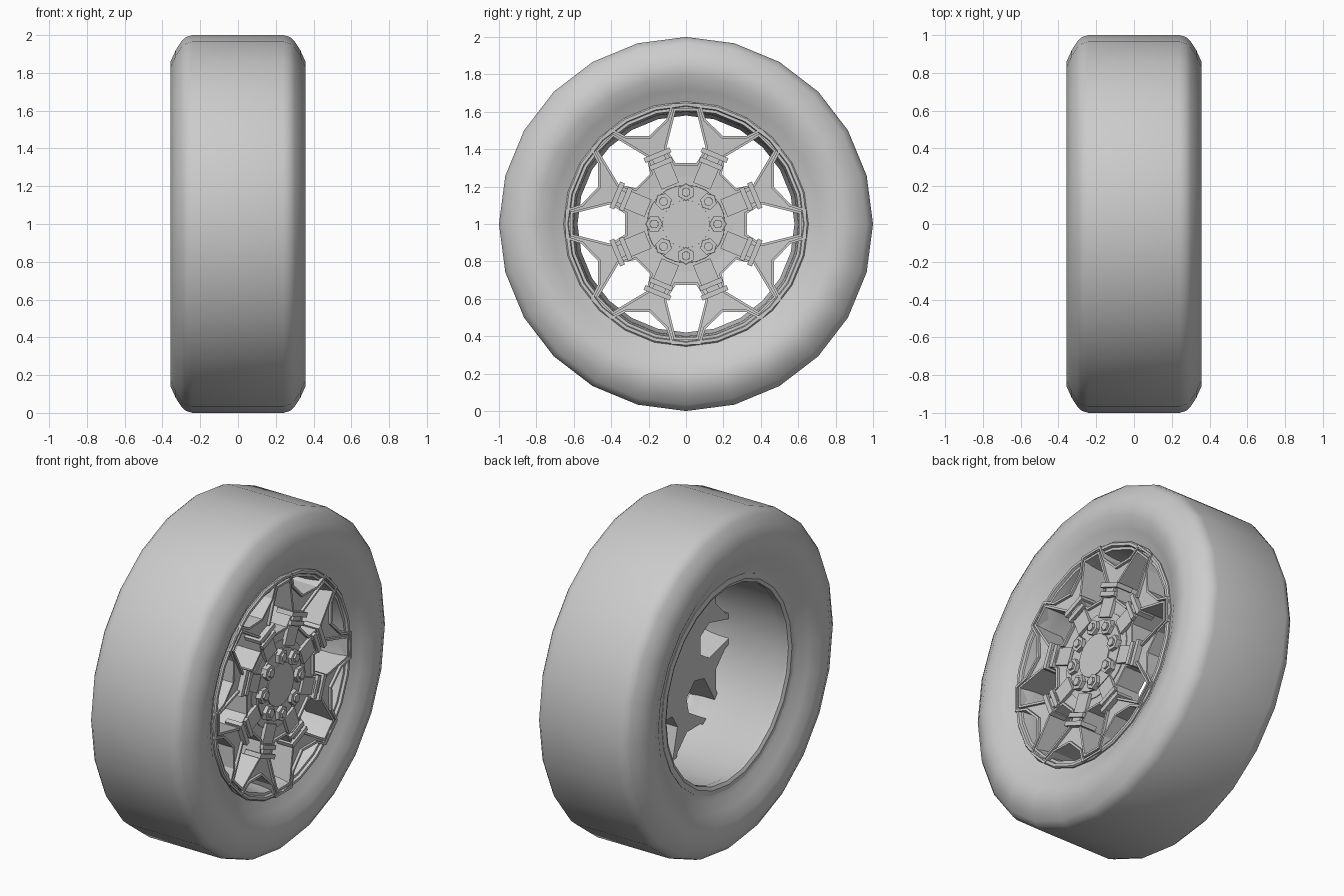
import bpy, bmesh
from math import sin, cos, pi, radians, hypot
from mathutils import Matrix

old = bpy.data.objects.get("Cube")
if old:
    bpy.data.objects.remove(old, do_unlink=True)

SEGMENTS = 24
SECTORS = 8
STEP = 2 * pi / SECTORS

grey = bpy.data.materials.new("light grey")
grey.use_nodes = True
grey.diffuse_color = (0.6, 0.6, 0.6, 1)
grey.node_tree.nodes["Principled BSDF"].inputs["Base Color"].default_value = (0.6, 0.6, 0.6, 1)


def finish(name, bm, smooth_angle=None):
    """Turn a bmesh into an object; the wheel axis is lifted to z = 1."""
    bmesh.ops.recalc_face_normals(bm, faces=bm.faces[:])
    mesh = bpy.data.meshes.new(name)
    bm.to_mesh(mesh)
    bm.free()
    obj = bpy.data.objects.new(name, mesh)
    bpy.context.collection.objects.link(obj)
    obj.location.z = 1
    mesh.materials.append(grey)
    if smooth_angle:
        bpy.ops.object.select_all(action='DESELECT')
        obj.select_set(True)
        bpy.context.view_layer.objects.active = obj
        bpy.ops.object.shade_smooth_by_angle(angle=radians(smooth_angle))
    return obj


def lathe(name, profile, smooth_angle):
    """Revolve a closed (x, radius) profile about the x axis."""
    bm = bmesh.new()
    rings = []
    for i in range(SEGMENTS):
        a = 2 * pi * i / SEGMENTS
        rings.append([bm.verts.new((x, r * sin(a), r * cos(a))) for x, r in profile])
    n = len(profile)
    for i, ring in enumerate(rings):
        after = rings[(i + 1) % SEGMENTS]
        for j in range(n):
            k = (j + 1) % n
            bm.faces.new((ring[j], ring[k], after[k], after[j]))
    return finish(name, bm, smooth_angle)


def prism(bm, points, x0, x1, angle=0, taper=1):
    """Extrude a (y, z) outline along x, then turn it about the axis."""
    cy = sum(p[0] for p in points) / len(points)
    cz = sum(p[1] for p in points) / len(points)
    back = [bm.verts.new((x0, y, z)) for y, z in points]
    front = [bm.verts.new((x1, cy + (y - cy) * taper, cz + (z - cz) * taper)) for y, z in points]
    n = len(points)
    bm.faces.new(back)
    bm.faces.new(front)
    for i in range(n):
        j = (i + 1) % n
        bm.faces.new((back[i], back[j], front[j], front[i]))
    bmesh.ops.rotate(bm, verts=back + front, cent=(0, 0, 0), matrix=Matrix.Rotation(angle, 3, 'X'))


def polygon(radius, sides, cz=0, turn=0):
    return [(radius * sin(turn + 2 * pi * i / sides), cz + radius * cos(turn + 2 * pi * i / sides))
            for i in range(sides)]


def block(half_width, r0, r1):
    return [(-half_width, r0), (half_width, r0), (half_width, r1), (-half_width, r1)]


# Tyre: rounded shoulders and sidewalls that dip toward the rim
shoulder = [(0.275, 0.62), (0.285, 0.66), (0.32, 0.72), (0.348, 0.79), (0.357, 0.86),
            (0.33, 0.92), (0.30, 0.967), (0.275, 0.99), (0.24, 1.0)]
lathe("tyre", shoulder + [(-x, r) for x, r in reversed(shoulder)], 60)

# Rim: stepped front lip, open barrel and back edge
lathe("rim", [(0.2, 0.655), (0.292, 0.655), (0.3, 0.648), (0.3, 0.632), (0.285, 0.627),
              (0.285, 0.612), (0.25, 0.605), (0.2, 0.6), (-0.2, 0.595), (-0.24, 0.58),
              (-0.275, 0.58), (-0.285, 0.6), (-0.28, 0.63), (-0.2, 0.63)], 35)

# Spoke star: half a sector, mirrored and repeated, with raised edge rails
half = [(0, 0), (0, 0.325), (0.055, 0.325), (0.105, 0.405), (0.055, 0.605), (0, 0.605),
        (0, 0.645), (0.078, 0.645), (0.105, 0.56)]
apex = (0.51 * sin(STEP / 2), 0.51 * cos(STEP / 2))
inner = half[:6]
outer = half[6:]
bm = bmesh.new()
for s in range(SECTORS):
    for side in (1, -1):
        # the hub wedge and arm, then the bridge that closes the petal tip
        arm = [inner[0], inner[1], inner[2], inner[3], inner[4], outer[1], outer[2], apex]
        tip = [inner[4], inner[5], outer[0], outer[1]]
        for shape in (arm, tip):
            verts = []
            for u, v in shape:
                a = s * STEP
                y, z = side * u, v
                verts.append(bm.verts.new((0, y * cos(a) + z * sin(a), z * cos(a) - y * sin(a))))
            bm.faces.new(verts if side < 0 else verts[::-1])
bmesh.ops.remove_doubles(bm, verts=bm.verts[:], dist=0.001)
bmesh.ops.recalc_face_normals(bm, faces=bm.faces[:])
if sum(f.normal.x for f in bm.faces) < 0:
    bmesh.ops.reverse_faces(bm, faces=bm.faces[:])
front_faces = bm.faces[:]
extruded = bmesh.ops.extrude_face_region(bm, geom=front_faces, use_keep_orig=True)
moved = [g for g in extruded["geom"] if isinstance(g, bmesh.types.BMVert)]
for v in moved:
    v.co.x = 0.245 + 0.07 * hypot(v.co.y, v.co.z)
for v in set(bm.verts) - set(moved):
    v.co.x = 0.13
bmesh.ops.recalc_face_normals(bm, faces=bm.faces[:])
top = [f for f in bm.faces if all(v.co.x > 0.2 for v in f.verts)]
rails = bmesh.ops.inset_region(bm, faces=top, thickness=0.013, use_boundary=True, use_even_offset=True)["faces"]
raised = bmesh.ops.extrude_face_region(bm, geom=rails)
bmesh.ops.translate(bm, verts=[g for g in raised["geom"] if isinstance(g, bmesh.types.BMVert)], vec=(0.016, 0, 0))
bmesh.ops.delete(bm, geom=[f for f in rails if f.is_valid], context='FACES_ONLY')
finish("spoke_star", bm)

# Hub: stepped disc with a centre cap
bm = bmesh.new()
prism(bm, polygon(0.255, SEGMENTS), 0.14, 0.268)
prism(bm, polygon(0.215, SEGMENTS), 0.2, 0.278, taper=0.97)
prism(bm, polygon(0.13, SEGMENTS), 0.2, 0.284, taper=0.97)
finish("hub", bm, 30)

# Spoke plates and clamps sit between the windows; nuts line up with them
plates, clamps, nuts = bmesh.new(), bmesh.new(), bmesh.new()
for s in range(SECTORS):
    mid = (s + 0.5) * STEP
    prism(plates, block(0.05, 0.22, 0.335), 0.2, 0.285, mid)
    prism(clamps, block(0.035, 0.33, 0.41), 0.2, 0.293, mid)
    prism(clamps, block(0.065, 0.335, 0.362), 0.2, 0.303, mid)
    prism(clamps, block(0.075, 0.385, 0.412), 0.2, 0.306, mid)
    prism(nuts, polygon(0.048, 6, 0.17), 0.2, 0.3, s * STEP, 0.94)
    prism(nuts, polygon(0.028, 6, 0.17), 0.2, 0.312, s * STEP, 0.9)
finish("spoke_plates", plates)
finish("spoke_clamps", clamps)
finish("wheel_nuts", nuts)
